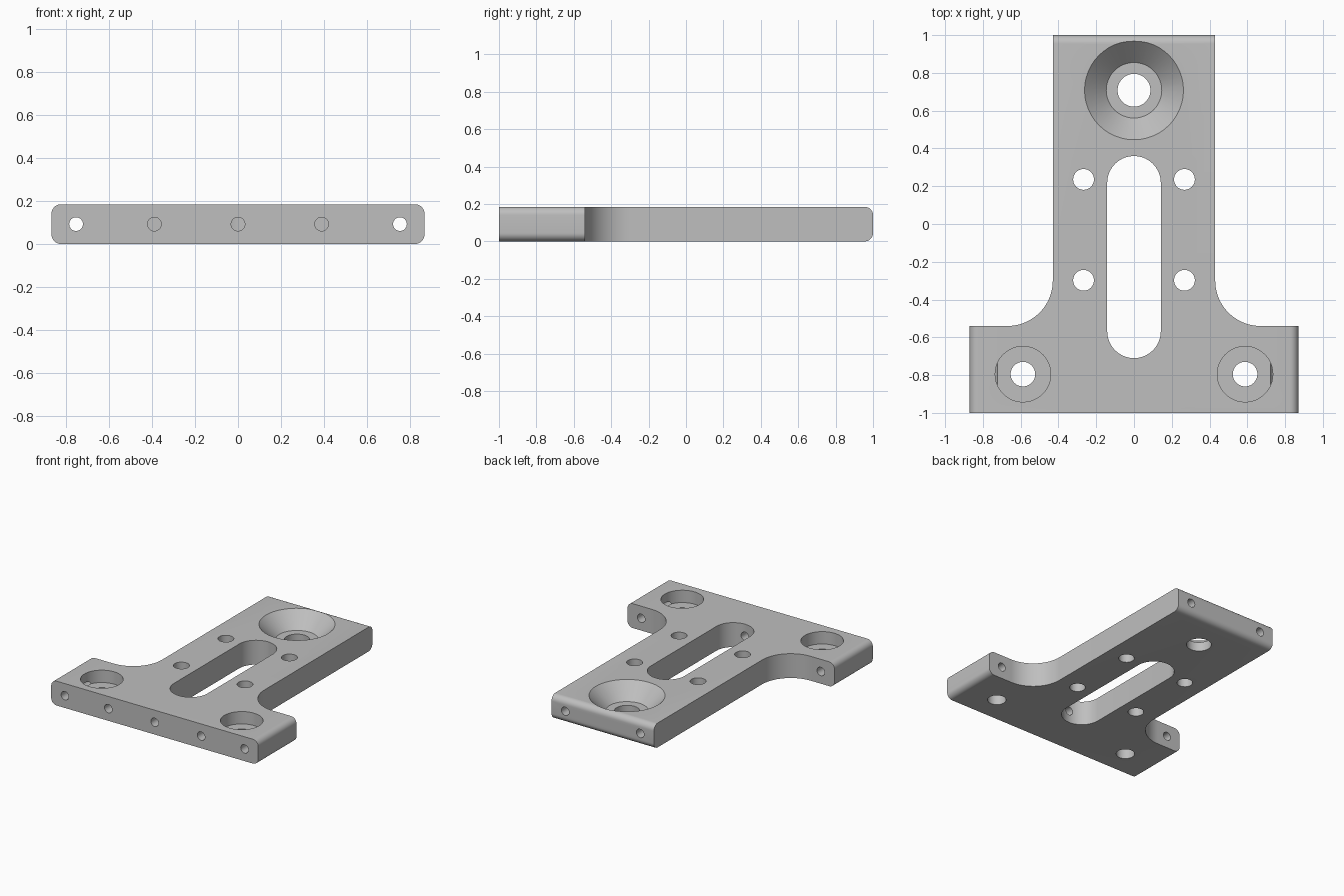
import bpy
import bmesh
from math import pi, cos, sin
from mathutils import Matrix

cube = bpy.data.objects.get("Cube")
if cube:
    bpy.data.objects.remove(cube, do_unlink=True)

THICK = 0.185
MID = THICK / 2

grey = bpy.data.materials.new("machined grey")
grey.use_nodes = True
colour = (0.52, 0.52, 0.52, 1)
grey.diffuse_color = colour
grey.node_tree.nodes["Principled BSDF"].inputs["Base Color"].default_value = colour


def arc(cx, cy, r, start, end, steps=20):
    """Points along an arc, angles in units of pi."""
    angles = [pi * (start + (end - start) * i / steps) for i in range(steps + 1)]
    return [(cx + r * cos(a), cy + r * sin(a)) for a in angles]


def make_object(name, bm):
    bmesh.ops.recalc_face_normals(bm, faces=bm.faces)
    mesh = bpy.data.meshes.new(name)
    bm.to_mesh(mesh)
    bm.free()
    mesh.materials.append(grey)
    obj = bpy.data.objects.new(name, mesh)
    bpy.context.collection.objects.link(obj)
    return obj


def slab(outline, z0, z1):
    """Extrude a flat outline between two heights."""
    bm = bmesh.new()
    face = bm.faces.new([bm.verts.new((x, y, z0)) for x, y in outline])
    top = bmesh.ops.extrude_face_region(bm, geom=[face])["geom"]
    bmesh.ops.translate(bm, vec=(0, 0, z1 - z0),
                        verts=[v for v in top if isinstance(v, bmesh.types.BMVert)])
    return bm


def lathe(profile, matrix, sides=48):
    """Closed solid turned around z from (radius, height) pairs."""
    bm = bmesh.new()
    rings = [[bm.verts.new((r * cos(2 * pi * i / sides), r * sin(2 * pi * i / sides), z))
              for i in range(sides)] for r, z in profile]
    for a, b in zip(rings, rings[1:]):
        for i in range(sides):
            j = (i + 1) % sides
            bm.faces.new((a[i], a[j], b[j], b[i]))
    bm.faces.new(rings[0])
    bm.faces.new(rings[-1])
    bm.transform(matrix)
    return bm


# T-shaped plate with filleted inside corners
right = [(0.87, -1), (0.87, -0.54)] + arc(0.67, -0.30, 0.24, 1.5, 1) + [(0.43, 1)]
bm = slab(right + [(-x, y) for x, y in reversed(right)], 0, THICK)

# Rounded long edges on the wing ends and the rear end
rounded = []
for e in bm.edges:
    a, b = e.verts
    if abs(a.co.z - b.co.z) < 0.001:
        on_wing = all(abs(abs(v.co.x) - 0.87) < 0.001 for v in (a, b)) and a.co.x * b.co.x > 0
        on_rear = all(v.co.y > 0.999 for v in (a, b))
        if on_wing or on_rear:
            rounded.append(e)
bmesh.ops.bevel(bm, geom=rounded, offset=0.045, segments=8, profile=0.5, affect='EDGES')
plate = make_object("mounting_plate", bm)

cutters = []


def upright(name, x, y, profile):
    cutters.append(make_object(name, lathe(profile, Matrix.Translation((x, y, 0)))))


def along_y(name, x, y0, y1, r=0.032):
    turn = Matrix.Translation((x, y0, MID)) @ Matrix.Rotation(-pi / 2, 4, 'X')
    cutters.append(make_object(name, lathe([(r, 0), (r, y1 - y0)], turn, 32)))


# Central slot
slot = arc(0, 0.218, 0.142, 0, 1) + arc(0, -0.568, 0.142, 1, 2)
cutters.append(make_object("slot_cutter", slab(slot, -0.1, 0.3)))

# Large countersunk hole
upright("countersink_cutter", 0, 0.708,
        [(0.087, -0.1), (0.087, 0.07), (0.147, 0.07), (0.262, THICK), (0.262, 0.3)])

for s in (-1, 1):
    # Counterbored wing holes
    upright("counterbore_cutter", s * 0.588, -0.795,
            [(0.065, -0.1), (0.065, 0.091), (0.147, 0.091), (0.147, 0.3)])
    # Plain holes beside the slot
    for y in (0.236, -0.298):
        upright("plain_hole_cutter", s * 0.267, y, [(0.055, -0.1), (0.055, 0.3)])
    # Edge holes: through the wings, blind from the front and the rear
    along_y("wing_edge_cutter", s * 0.755, -1.1, -0.45)
    along_y("front_edge_cutter", s * 0.39, -1.1, -0.75)
    along_y("rear_edge_cutter", s * 0.315, 0.75, 1.1)

# Front edge hole that opens into the slot
along_y("middle_edge_cutter", 0, -1.1, -0.6)

# Cut all holes
bpy.context.view_layer.objects.active = plate
for cutter in cutters:
    cutter.hide_render = True
    mod = plate.modifiers.new("cut", 'BOOLEAN')
    mod.operation = 'DIFFERENCE'
    mod.solver = 'EXACT'
    mod.object = cutter
    bpy.ops.object.modifier_apply(modifier=mod.name)
    bpy.data.objects.remove(cutter, do_unlink=True)

# Smooth curved walls, crisp edges
for obj in bpy.context.selected_objects:
    obj.select_set(False)
plate.select_set(True)
bpy.ops.object.shade_smooth_by_angle(angle=pi / 6)
